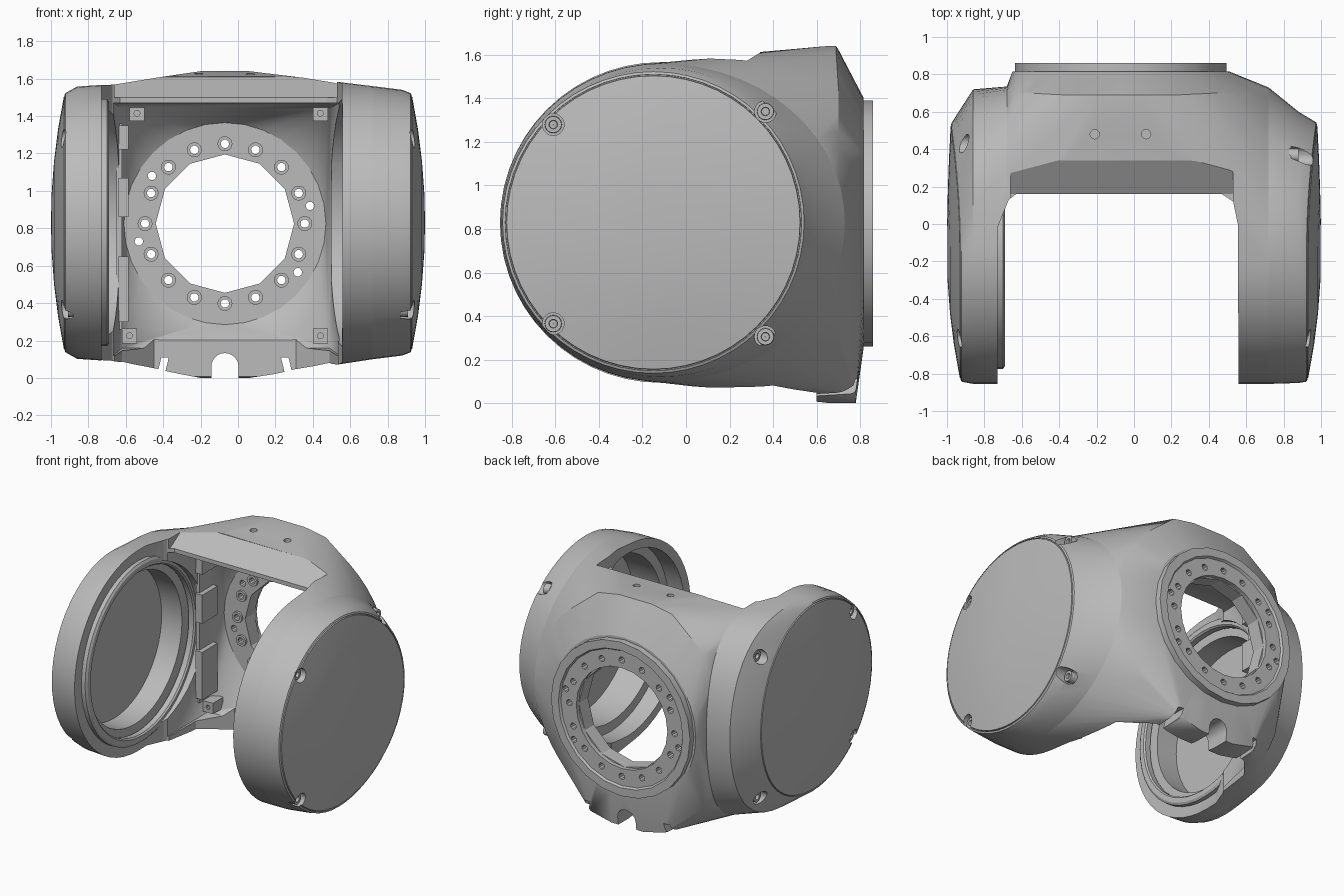
import bpy, bmesh, math

if "Cube" in bpy.data.objects:
    bpy.data.objects.remove(bpy.data.objects["Cube"])

grey = bpy.data.materials.new("cast grey")
grey.use_nodes = True
grey.diffuse_color = (0.5, 0.5, 0.5, 1)
grey.node_tree.nodes["Principled BSDF"].inputs["Base Color"].default_value = grey.diffuse_color

CX, CZ = -0.07, 0.825      # flange axis
DY, DZ = -0.115, 0.83      # side housing axis


def finish(name, bm):
    bmesh.ops.recalc_face_normals(bm, faces=bm.faces)
    me = bpy.data.meshes.new(name)
    bm.to_mesh(me)
    bm.free()
    ob = bpy.data.objects.new(name, me)
    ob.data.materials.append(grey)
    bpy.context.collection.objects.link(ob)
    return ob


def hulls(name, parts):
    """One object made of a convex hull per point list."""
    bm = bmesh.new()
    for pts in parts:
        vs = [bm.verts.new(p) for p in pts]
        res = bmesh.ops.convex_hull(bm, input=vs)
        junk = {g for k in ("geom_interior", "geom_unused") for g in res[k]
                if isinstance(g, bmesh.types.BMVert)}
        bmesh.ops.delete(bm, geom=list(junk), context='VERTS')
    bmesh.ops.dissolve_limit(bm, angle_limit=0.01, verts=bm.verts, edges=bm.edges)
    return finish(name, bm)


def box(x0, x1, y0, y1, z0, z1):
    return [(x, y, z) for x in (x0, x1) for y in (y0, y1) for z in (z0, z1)]


def on_axis(axis, c, r, a, t):
    u, v = c[0] + r * math.cos(a), c[1] + r * math.sin(a)
    return {'x': (t, u, v), 'y': (u, t, v), 'z': (u, v, t)}[axis]


def circle(axis, c, r, t, n=48):
    return [on_axis(axis, c, r, math.tau * i / n, t) for i in range(n)]


def cyl(axis, c, r, t0, t1, n=48):
    return circle(axis, c, r, t0, n) + circle(axis, c, r, t1, n)


def lathe(name, axis, c, profile, n):
    bm = bmesh.new()
    rings = [[bm.verts.new(p) for p in circle(axis, c, r, t, n)] for r, t in profile]
    for k, ring in enumerate(rings):
        nxt = rings[(k + 1) % len(rings)]
        for i in range(n):
            j = (i + 1) % n
            bm.faces.new((ring[i], ring[j], nxt[j], nxt[i]))
    return finish(name, bm)


def cut(ob, *cutters):
    for c in cutters:
        m = ob.modifiers.new("cut", 'BOOLEAN')
        m.operation, m.solver, m.object = 'DIFFERENCE', 'EXACT', c
    deps = bpy.context.evaluated_depsgraph_get()
    me = bpy.data.meshes.new_from_object(ob.evaluated_get(deps))
    ob.modifiers.clear()
    ob.data = me


def outline(x, cy, front, rear, rz, full=1.0, n=56):
    """Round section whose rear half is stretched and optionally squared."""
    pts = []
    for i in range(n):
        a = math.tau * i / n
        c = math.cos(a)
        y = rear * c ** full if c > 1e-6 else front * c
        pts.append((x, cy + y, DZ + rz * math.sin(a)))
    return pts


def dome(y, z):
    u, w = (y + 0.15) / 0.68, (z - DZ) / 0.68
    return 1 - 0.07 * w * w - (0.02 if u > 0 else 0.07) * u * u


# Side housing: seam outline, shoulder, cap groove and domed cap
def housing(name, s, seam, shoulder):
    rings = [seam, shoulder]
    for r, lift in ((0.693, -0.005), (0.681, -0.002), (0.68, -0.01),
                    (0.676, -0.01), (0.674, 0), (0.5, 0), (0.33, 0), (0.16, 0)):
        rings.append([(s * (dome(y, z) + lift), y, z) for _, y, z in outline(0, -0.15, r, r, r)])
    bm = bmesh.new()
    rows = [[bm.verts.new(p) for p in ring] for ring in rings]
    n = len(rows[0])
    for a, b in zip(rows, rows[1:]):
        for i in range(n):
            j = (i + 1) % n
            bm.faces.new((a[i], a[j], b[j], b[i]))
    bm.faces.new(rows[0])
    bm.faces.new(rows[-1])
    return finish(name, bm)


left_seam = outline(0.72, DY, 0.74, 0.845, 0.73)
left_shoulder = outline(0.88, DY, 0.735, 0.715, 0.71)
right_seam = outline(-0.68, DY, 0.74, 0.85, 0.74, 0.35)
right_shoulder = outline(-0.86, DY, 0.74, 0.835, 0.728, 0.6)

# Outer shell of the yoke, flaring to a round rim behind the housings
rim = circle('y', (CX, CZ), 0.8, 0.7, 56) + circle('y', (CX, CZ), 0.79, 0.64, 56)
shell_pts = left_seam + right_seam + circle('y', (CX, CZ), 0.58, 0.815, 32)
shell_pts += [p for p in rim if -0.68 < p[0] < 0.72]
for dx, top, low in ((0.13, 1.64, 0.0), (0.3, 1.61, 0.04)):
    for s in (-1, 1):
        shell_pts += [(CX + s * dx, 0.64, top), (CX + s * dx, 0.69, top),
                      (CX + s * dx, 0.66, low), (CX + s * dx, 0.78, low)]
yoke = hulls("yoke_shell", [shell_pts])

# Cutters for the open front, cavity, floor gap and sloping roof edge
plan = [(-0.73, -2), (-0.73, -0.02), (-0.71, 0.03), (-0.67, 0.13), (-0.63, 0.16),
        (0.47, 0.16), (0.53, 0.12), (0.555, 0), (0.565, -2)]
gap = hulls("front_gap_cutter", [[(x, y, z) for x, y in plan for z in (-1, 3)]])
cavity = hulls("cavity_cutter", [box(-0.665, 0.54, 0.1, 0.16, 0.12, 1.47)
                                 + box(-0.62, 0.49, 0.47, 0.54, 0.16, 1.44)
                                 + circle('y', (CX, CZ), 0.54, 0.71, 32)])
floor_gap = hulls("floor_cutter", [[(x, y, z) for z in (-0.5, 0.5) for x, y in
                                    ((-0.665, 0.1), (0.54, 0.1), (-0.62, 0.4), (0.49, 0.4),
                                     (-0.45, 0.6), (0.31, 0.6))]])
slope = [(0, 1.5), (0.16, 1.5), (0.34, 1.61), (0.3, 2), (0, 2)]
roof = hulls("roof_cutter", [[(x, y, z) for x in (-0.66, 0.53) for y, z in slope]])

# Cutters for the flange bore, bolt holes, rim notches and roof holes
bore = hulls("bore_cutter", [cyl('y', (CX, CZ), 0.37, 0.5, 1.2, 12)])
bolts = [(CX + 0.427 * math.cos(math.tau * i / 16), CZ + 0.427 * math.sin(math.tau * i / 16))
         for i in range(16)]
pins = [(-0.46, 1.08), (-0.53, 0.73), (0.385, 0.92), (0.32, 0.565)]
holes = hulls("bolt_cutter", [cyl('y', p, 0.023, 0.5, 1.2, 10) for p in bolts + pins])
notches = [cyl('y', (CX, 0.06), 0.073, 0.5, 0.9, 20) + box(CX - 0.073, CX + 0.073, 0.5, 0.9, -0.2, 0)]
for s in (-1, 1):
    a, b = CX + s * 0.3, CX + s * 0.34
    notches.append([(x + s * dx, y, z) for x in (a, b) for y in (0.5, 0.9)
                    for dx, z in ((0, 0.11), (0.05, -0.1))])
notch = hulls("notch_cutter", notches)
roof_holes = hulls("roof_hole_cutter", [cyl('z', (x, 0.48), 0.025, 1.55, 1.9, 12) for x in (-0.21, 0.065)])


# Stepped bearing recess on each side
def recess(s, wide, step, narrow):
    return [hulls("recess_cutter", [cyl('x', (DY, DZ), r, s * 0.5, s * t)])
            for r, t in ((wide, step), (narrow, 0.925))]


left_bore, right_bore = recess(1, 0.67, 0.69, 0.6), recess(-1, 0.63, 0.76, 0.55)
cut(yoke, gap, cavity, floor_gap, roof, bore, holes, notch, roof_holes, *left_bore, *right_bore)

for name, s, seam, shoulder, bores, rear_y in (
        ("left", 1, left_seam, left_shoulder, left_bore, 0.365),
        ("right", -1, right_seam, right_shoulder, right_bore, 0.43)):
    side = housing(name + "_housing", s, seam, shoulder)
    screws = [(-0.61, 1.28, 0.87), (-0.61, 0.365, 0.87), (rear_y, 1.34, 0.84), (rear_y, 0.305, 0.84)]
    pocket = hulls("pocket_cutter", [cyl('x', (y, z), 0.05, s * x, s * 1.2, 20) for y, z, x in screws])
    cut(side, gap, pocket, *bores)
    bpy.data.objects.remove(pocket)
    # Cap screws with a socket
    for y, z, x in screws:
        lathe(name + "_cap_screw", 'x', (y, z), [(0.001, s * (x + 0.02)), (0.018, s * (x + 0.02)),
              (0.02, s * (x + 0.04)), (0.038, s * (x + 0.04)), (0.04, s * (x - 0.01)),
              (0.001, s * (x - 0.01))], 16)

# Collar on the right housing's inner face
lathe("right_collar", 'x', (DY, DZ), [(0.6, -0.74), (0.6, -0.70), (0.61, -0.69), (0.645, -0.69),
                                      (0.66, -0.70), (0.66, -0.74)], 48)

# Back flange
flange = lathe("back_flange", 'y', (CX, CZ), [(0.37, 0.79), (0.37, 0.845), (0.495, 0.845),
               (0.505, 0.86), (0.565, 0.86), (0.565, 0.79)], 24)
cut(flange, bore, holes)

# Raised seats around the bolt holes
seats = hulls("bolt_seats", [cyl('y', p, 0.04, 0.695, 0.73, 14) for p in bolts])
cut(seats, holes)

# Inner mounting blocks and bracket strip
pads = [(-0.54, 1.415), (0.44, 1.415), (-0.58, 0.225), (0.44, 0.225)]
blocks = hulls("mounting_blocks", [box(x - 0.04, x + 0.04, 0.48, 0.6, z - 0.04, z + 0.04) for x, z in pads])
sockets = hulls("block_cutter", [cyl('y', p, 0.016, 0.4, 0.53, 10) for p in pads])
cut(blocks, sockets)
hulls("bracket_strip", [box(-0.64, -0.585, 0.42, 0.6, a, b)
                        for a, b in ((1.22, 1.35), (0.86, 1.07), (0.3, 0.65))]
      + [box(-0.65, -0.62, 0.44, 0.58, 0.26, 1.36)])

# Remove cutters and shade the parts
for ob in list(bpy.data.objects):
    if ob.name.split(".")[0].endswith("_cutter"):
        bpy.data.objects.remove(ob)
bpy.ops.object.select_all(action='DESELECT')
for ob in bpy.data.objects:
    if ob.type == 'MESH':
        ob.select_set(True)
        bpy.context.view_layer.objects.active = ob
bpy.ops.object.shade_smooth_by_angle(angle=math.radians(25))
